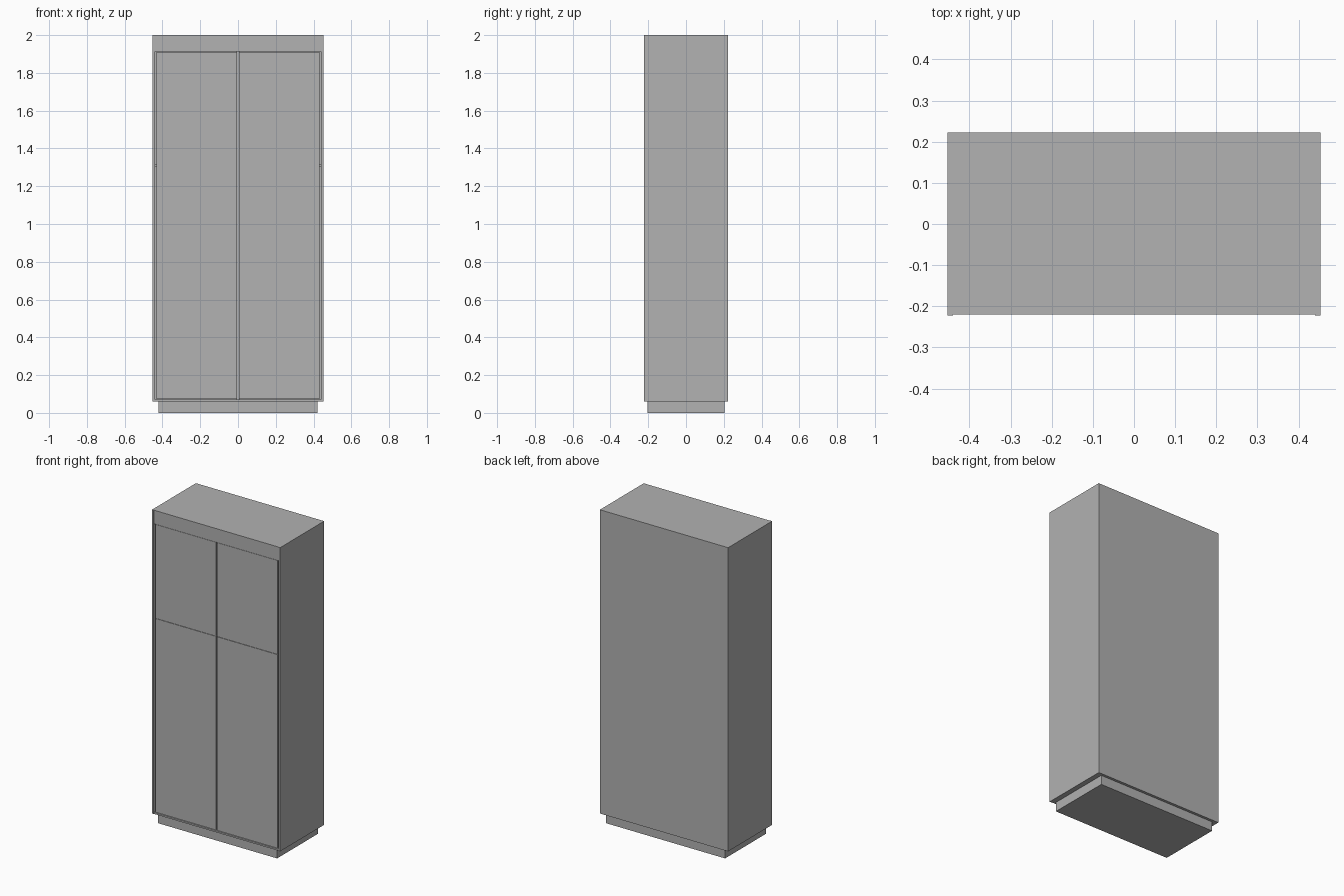
import bpy

if "Cube" in bpy.data.objects:
    bpy.data.objects.remove(bpy.data.objects["Cube"], do_unlink=True)

grey = bpy.data.materials.new("plain grey")
grey.use_nodes = True
colour = (0.445, 0.445, 0.445, 1)
grey.diffuse_color = colour
grey.node_tree.nodes["Principled BSDF"].inputs["Base Color"].default_value = colour


def box(name, x, y, z):
    """Add a box from its (min, max) range on each axis."""
    spans = (x, y, z)
    bpy.ops.mesh.primitive_cube_add(size=1, location=[(a + b) / 2 for a, b in spans])
    part = bpy.context.object
    part.name = name
    part.scale = [b - a for a, b in spans]
    bpy.ops.object.transform_apply(location=False, rotation=False, scale=True)
    part.data.materials.append(grey)
    return part


# Overall sizes
half_width, half_depth, height = 0.453, 0.222, 2.0
plinth_top, side, back = 0.06, 0.013, 0.012
door_top, door_bottom, split = 1.91, 0.073, 1.31
inner = half_width - side
front = -half_depth
rail_front = front + 0.002
door_front = front + 0.005
inside_back = half_depth - back

# Plinth
box("plinth", (-0.42, 0.42), (-0.205, 0.205), (0, plinth_top))

# Cabinet body
box("back_panel", (-inner, inner), (inside_back, half_depth), (plinth_top, height))
box("bottom_board", (-inner, inner), (rail_front, inside_back), (plinth_top, 0.07))
box("top_board", (-inner, inner), (rail_front, inside_back), (1.913, height))

# Side panels and doors, repeated on both sides
for label, s in (("right", -1), ("left", 1)):
    box(label + "_side", sorted((s * inner, s * half_width)),
        (front, half_depth), (plinth_top, height))
    span = sorted((s * 0.004, s * 0.431))
    depth = (door_front, door_front + 0.018)
    box(label + "_lower_door", span, depth, (door_bottom, split - 0.001))
    box(label + "_upper_door", span, depth, (split + 0.001, door_top))

# Inner divider and shelf behind the doors
box("divider", (-0.008, 0.008), (door_front + 0.02, inside_back), (0.07, 1.913))
box("shelf", (-inner, inner), (door_front + 0.02, inside_back), (split - 0.008, split + 0.008))
